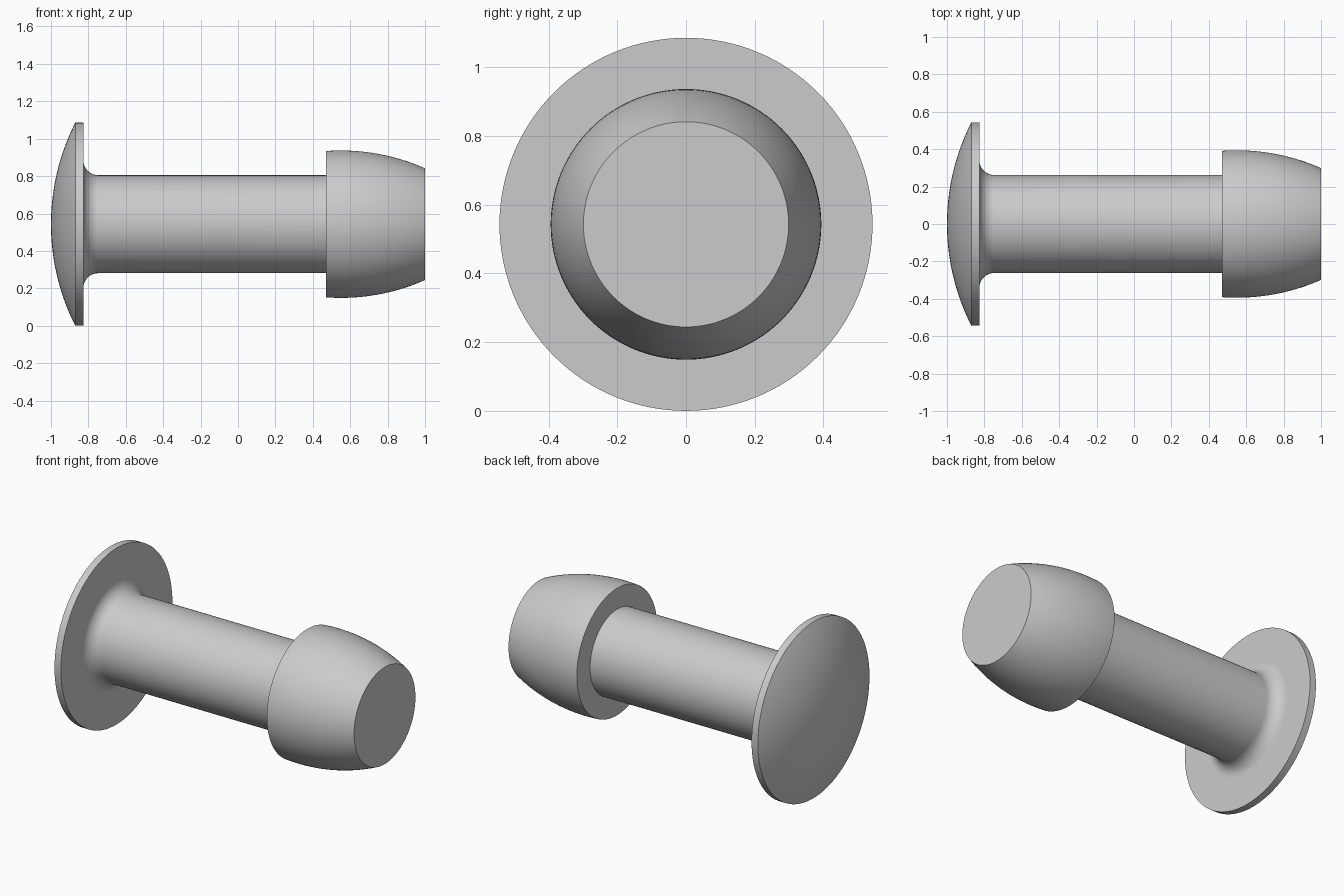
import bpy, bmesh, math
from mathutils import Matrix

cube = bpy.data.objects.get("Cube")
if cube:
    bpy.data.objects.remove(cube, do_unlink=True)

SEGMENTS = 128
HEAD_R, SHANK_R, FILLET = 0.543, 0.262, 0.08
HEAD_BACK, TIP_START = -0.827, 0.47

grey = bpy.data.materials.new("plain grey")
grey.use_nodes = True
colour = (0.6, 0.6, 0.6, 1)
grey.diffuse_color = colour
grey.node_tree.nodes["Principled BSDF"].inputs["Base Color"].default_value = colour


def arc(cx, cr, radius, start, end, steps):
    """Points (x, r) along a circular arc, angles in radians."""
    angles = [start + (end - start) * i / steps for i in range(steps + 1)]
    return [(cx + radius * math.cos(a), cr + radius * math.sin(a)) for a in angles]


def revolve(name, profile):
    """Turn an (x, r) profile about the long axis."""
    bm = bmesh.new()
    verts = [bm.verts.new((x, 0, r)) for x, r in profile]
    edges = [bm.edges.new(pair) for pair in zip(verts, verts[1:])]
    bmesh.ops.spin(bm, geom=verts + edges, cent=(0, 0, 0), axis=(1, 0, 0),
                   angle=math.tau, steps=SEGMENTS, use_duplicate=False)
    bmesh.ops.remove_doubles(bm, verts=bm.verts, dist=1e-5)
    bmesh.ops.recalc_face_normals(bm, faces=bm.faces)
    # Open parts: make the outer skin face away from the axis
    side = max(bm.faces, key=lambda f: abs(f.normal.x * 0) + f.calc_center_median().yz.length
               if abs(f.normal.x) < 0.5 else 0)
    if side.normal.yz.dot(side.calc_center_median().yz) < 0:
        bmesh.ops.reverse_faces(bm, faces=bm.faces)
    bm.transform(Matrix.Translation((0, 0, HEAD_R)))
    mesh = bpy.data.meshes.new(name)
    bm.to_mesh(mesh)
    bm.free()
    mesh.materials.append(grey)
    obj = bpy.data.objects.new(name, mesh)
    bpy.context.collection.objects.link(obj)
    bpy.ops.object.select_all(action='DESELECT')
    obj.select_set(True)
    bpy.context.view_layer.objects.active = obj
    bpy.ops.object.shade_smooth_by_angle(angle=math.radians(20))


# Domed head with a thin rim and flat back
dome_r = 1.199
half = math.asin(HEAD_R / dome_r)
dome = arc(dome_r - 1, 0, dome_r, math.pi, math.pi - half, 20)
dome[0] = (-1, 0)
revolve("domed_head", dome + [(HEAD_BACK, HEAD_R), (HEAD_BACK, SHANK_R + FILLET)])

# Shank flaring into the head
flare = arc(HEAD_BACK + FILLET, SHANK_R + FILLET, FILLET, math.pi, 1.5 * math.pi, 12)
revolve("shank", flare + [(TIP_START, SHANK_R)])

# Bulging tip with flat ends
bulge_x, bulge_r, max_r = 0.55, 1.11, 0.394
bulge = arc(bulge_x, max_r - bulge_r, bulge_r,
            math.acos((TIP_START - bulge_x) / bulge_r),
            math.acos((1 - bulge_x) / bulge_r), 20)
revolve("barrel_tip", [(TIP_START, SHANK_R)] + bulge + [(1, 0)])
